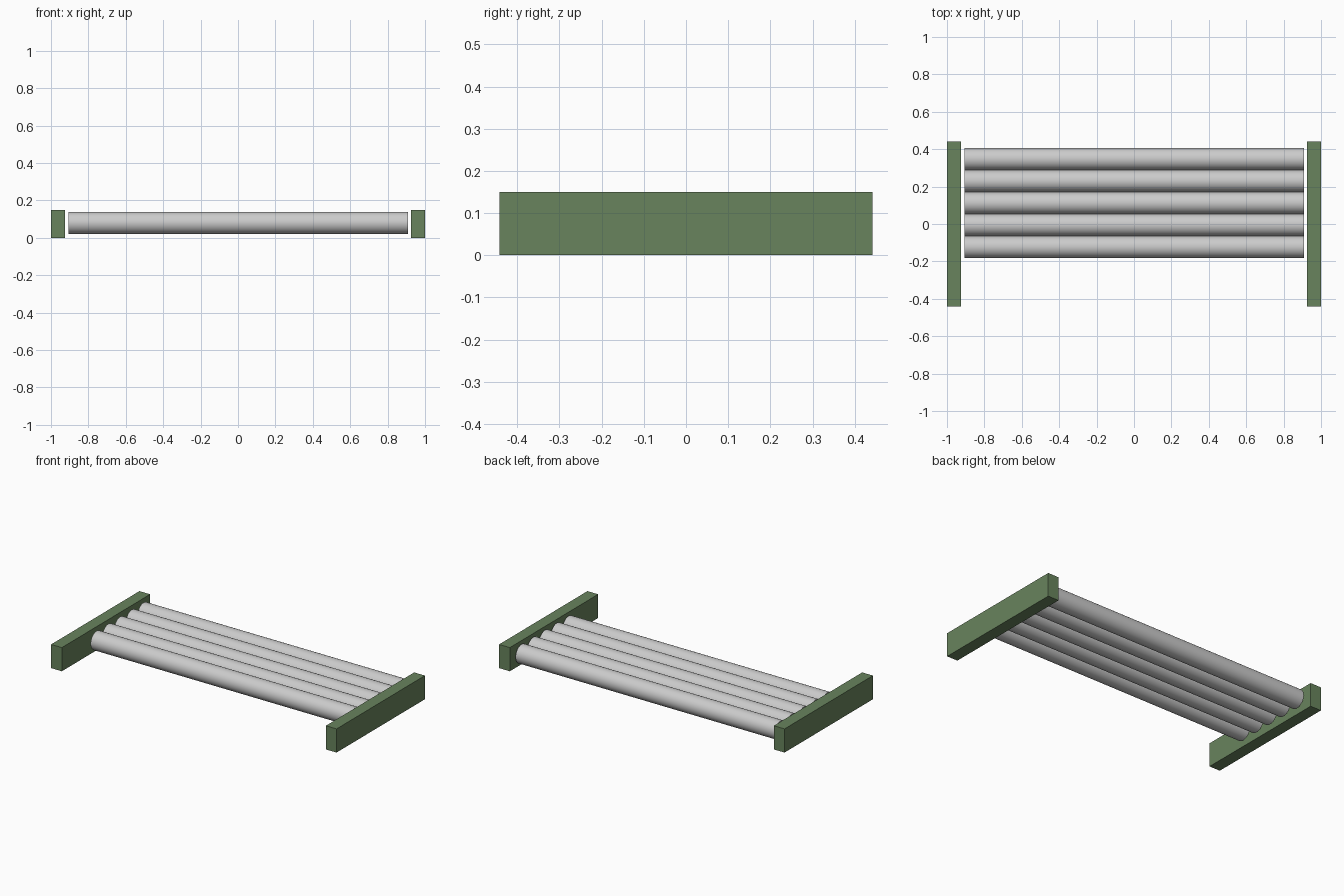
import bpy
from math import pi, radians

if "Cube" in bpy.data.objects:
    bpy.data.objects.remove(bpy.data.objects["Cube"])

green = bpy.data.materials.new("green_paint")
green.diffuse_color = (0.14, 0.23, 0.11, 1)
green.use_nodes = True
green.node_tree.nodes["Principled BSDF"].inputs["Base Color"].default_value = green.diffuse_color

# End rails
for name, x in (("left_rail", -0.9625), ("right_rail", 0.9625)):
    bpy.ops.mesh.primitive_cube_add(size=1, location=(x, 0, 0.075))
    rail = bpy.context.object
    rail.name = name
    rail.scale = (0.075, 0.884, 0.15)
    bpy.ops.object.transform_apply(location=False, rotation=False, scale=True)
    rail.data.materials.append(green)

# Row of touching tubes, stacked from the back edge toward the front
RADIUS = 0.0588
X0, X1 = -0.905, 0.91
for i in range(5):
    y = 0.347 - i * 2 * RADIUS
    bpy.ops.mesh.primitive_cylinder_add(
        vertices=32, radius=RADIUS, depth=X1 - X0,
        location=((X0 + X1) / 2, y, 0.08), rotation=(0, pi / 2, 0))
    tube = bpy.context.object
    tube.name = f"tube_{i + 1}"
    bpy.ops.object.shade_smooth_by_angle(angle=radians(40))
